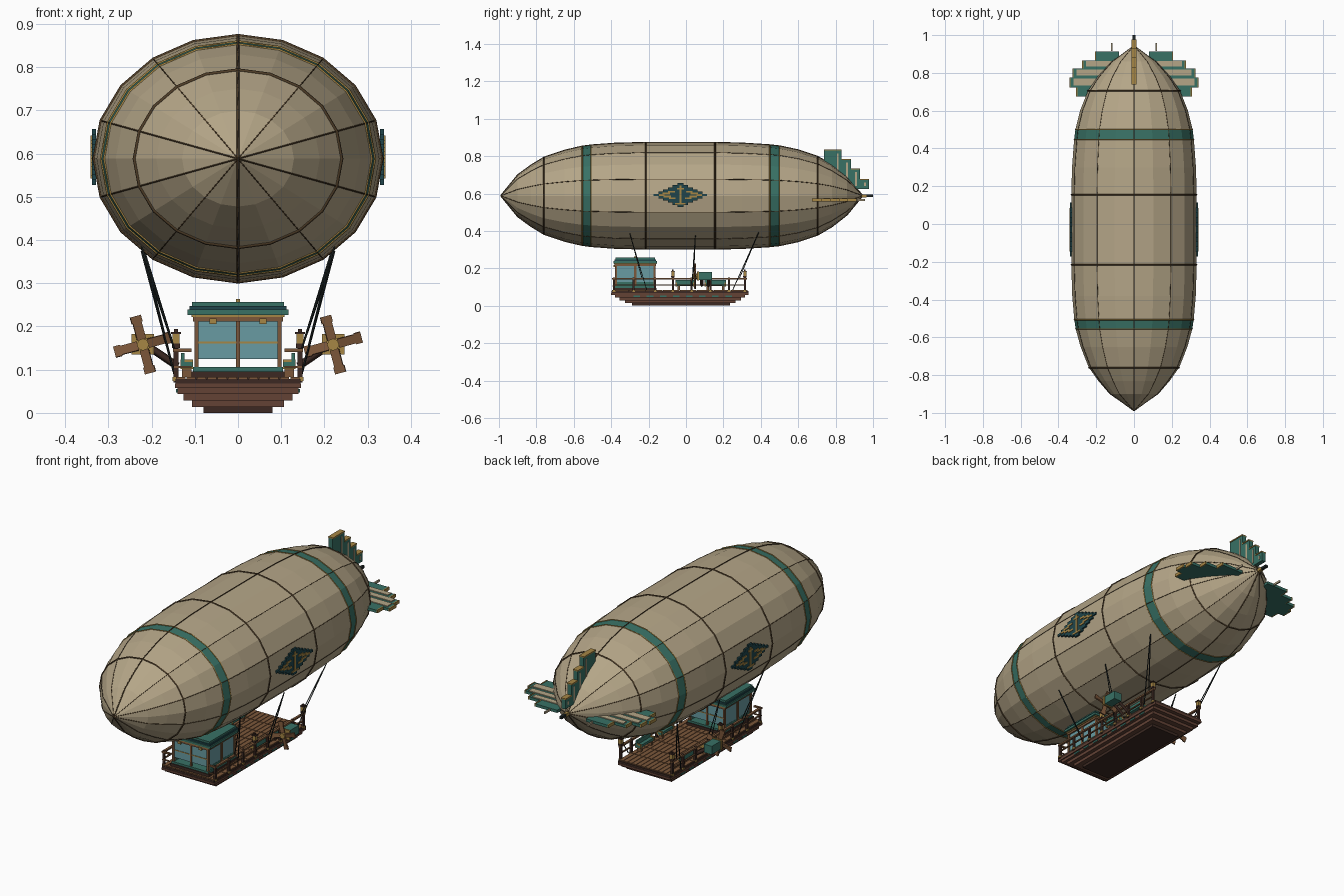
import bpy, bmesh, math
from mathutils import Vector, Matrix

if "Cube" in bpy.data.objects:
    bpy.data.objects.remove(bpy.data.objects["Cube"])

COLORS = {
    "canvas": (0.46, 0.38, 0.245), "teal": (0.04, 0.165, 0.13),
    "dark teal": (0.014, 0.06, 0.07), "gold": (0.38, 0.24, 0.06),
    "wood": (0.20, 0.095, 0.042), "hull red wood": (0.125, 0.055, 0.036),
    "dark wood": (0.045, 0.022, 0.016), "glass": (0.14, 0.33, 0.36),
    "iron": (0.014, 0.02, 0.02), "seam brown": (0.075, 0.045, 0.02),
}
MATS = {}
for n, c in COLORS.items():
    MATS[n] = bpy.data.materials.new(n)
    MATS[n].diffuse_color = (*c, 1)


def finish(name, bm, *mats):
    me = bpy.data.meshes.new(name)
    bmesh.ops.recalc_face_normals(bm, faces=bm.faces)
    bm.to_mesh(me)
    bm.free()
    for m in mats:
        me.materials.append(MATS[m])
    ob = bpy.data.objects.new(name, me)
    bpy.context.collection.objects.link(ob)
    return ob


def boxes(name, mat, items, mirror=False):
    """Boxes given as x0, x1, y0, y1, z0, z1, optionally mirrored in x."""
    bm = bmesh.new()
    for b in items:
        for s in ((1, -1) if mirror else (1,)):
            mid = Vector((s * (b[0] + b[1]) / 2, (b[2] + b[3]) / 2, (b[4] + b[5]) / 2))
            size = (b[1] - b[0], b[3] - b[2], b[5] - b[4])
            bmesh.ops.create_cube(bm, size=1, matrix=Matrix.Translation(mid) @ Matrix.Diagonal((*size, 1)))
    return finish(name, bm, mat)


def tubes(name, mat, paths, r, closed=False):
    cu = bpy.data.curves.new(name, 'CURVE')
    cu.dimensions = '3D'
    cu.bevel_depth, cu.bevel_resolution, cu.use_fill_caps = r, 0, True
    for p in paths:
        sp = cu.splines.new('POLY')
        sp.points.add(len(p) - 1)
        for q, co in zip(sp.points, p):
            q.co = (*co, 1)
        sp.use_cyclic_u = closed
    tmp = bpy.data.objects.new(name + "_path", cu)
    bpy.context.collection.objects.link(tmp)
    me = bpy.data.meshes.new_from_object(tmp.evaluated_get(bpy.context.evaluated_depsgraph_get()))
    bpy.data.objects.remove(tmp)
    me.materials.clear()
    me.materials.append(MATS[mat])
    ob = bpy.data.objects.new(name, me)
    bpy.context.collection.objects.link(ob)


# Envelope: twenty-sided oval loft with teal bands
CZ, RX, RZ, N = 0.588, 0.332, 0.284, 20
PROFILE = [(-0.99, 0.0), (-0.90, 0.39), (-0.83, 0.57), (-0.76, 0.72), (-0.65, 0.852), (-0.555, 0.93),
           (-0.507, 0.952), (-0.38, 0.985), (-0.215, 1), (0.155, 1), (0.30, 0.988), (0.448, 0.955),
           (0.50, 0.935), (0.60, 0.86), (0.705, 0.735), (0.78, 0.58), (0.86, 0.36), (0.945, 0.0)]


def ratio(y):
    for (a, ra), (b, rb) in zip(PROFILE, PROFILE[1:]):
        if a <= y <= b:
            return ra + (rb - ra) * (y - a) / (b - a)
    return 0


def skin(y, k, grow=0.0):
    a, r = 2 * math.pi * k / N, ratio(y)
    return Vector(((RX * r + grow) * math.sin(a), y, CZ + (RZ * r + grow) * math.cos(a)))


bm = bmesh.new()
rings = [[bm.verts.new(skin(y, k)) for k in range(N)] for y, r in PROFILE]
for i in range(len(rings) - 1):
    y = (PROFILE[i][0] + PROFILE[i + 1][0]) / 2
    for k in range(N):
        f = bm.faces.new((rings[i][k], rings[i][(k + 1) % N], rings[i + 1][(k + 1) % N], rings[i + 1][k]))
        f.material_index = int(-0.555 < y < -0.507 or 0.448 < y < 0.50)
bmesh.ops.remove_doubles(bm, verts=bm.verts, dist=1e-5)
finish("envelope", bm, "canvas", "teal")

# Hoops and lengthwise seams
hoop = lambda y: [skin(y, k, 0.0005) for k in range(N)]
tubes("envelope_hoops", "seam brown", [hoop(y) for y in (-0.76, -0.215, 0.155, 0.705)], 0.0042, True)
tubes("band_trim", "gold", [hoop(y) for y in (-0.555, -0.507, 0.448, 0.50)], 0.003, True)
tubes("envelope_seams", "seam brown", [[skin(y, k) for y, r in PROFILE] for k in range(0, N, 2)], 0.0018)
tubes("keel_seams", "seam brown", [[skin(y, k, 0.001) for y, r in PROFILE] for k in (0, 10)], 0.003)

# Stepped diamond badges on both flanks
rows, h, cy = 11, 0.0118, -0.03
diamond, edge = [], 0.338
for i in range(rows):
    j = abs(i - rows // 2)
    half = 0.143 - j * 0.0255
    z = 0.592 + (i - rows // 2) * h
    diamond.append((0.329, edge, cy - half, cy + half, z - h / 2, z + h / 2))
boxes("badge_plate", "dark teal", diamond, True)
emblem = [(edge, 0.341, cy - 0.006, cy + 0.006, 0.545, 0.642),
          (edge, 0.341, cy - 0.028, cy + 0.028, 0.542, 0.550),
          (edge, 0.341, cy - 0.018, cy + 0.018, 0.622, 0.630)]
for s in (1, -1):
    for a, b, z in ((0.085, 0.115, 0.592), (0.055, 0.095, 0.600), (0.03, 0.065, 0.609), (0.05, 0.09, 0.584), (0.025, 0.06, 0.575)):
        ys = sorted((cy + s * a, cy + s * b))
        emblem.append((edge, 0.341, *ys, z - 0.0045, z + 0.0045))
boxes("badge_emblem", "gold", emblem, True)

# Upright tail fin of stepped columns with caps
cols = [(0.738, 0.832, 0.835), (0.832, 0.882, 0.785), (0.882, 0.93, 0.735), (0.93, 0.978, 0.678)]
boxes("tail_fin", "teal", [(-0.011, 0.011, a, b, 0.625, t - 0.006) for a, b, t in cols])
boxes("tail_fin_caps", "gold", [(-0.014, 0.014, a, b, t - 0.006, t) for a, b, t in cols])
boxes("tail_fin_panels", "canvas", [(-0.013, 0.013, b - 0.026, b - 0.016, 0.64, t - 0.02) for a, b, t in cols])

# Level tail fins: stepped slats with pale panels and gold tips
slats = [(0.675, 0.722, 0.30), (0.722, 0.775, 0.335), (0.775, 0.822, 0.32), (0.822, 0.866, 0.268), (0.866, 0.912, 0.20)]
boxes("side_fins", "teal", [(0.08, t, a, b, 0.557, 0.571) for a, b, t in slats], True)
boxes("side_fin_panels", "canvas", [(0.10, t - 0.015, a + 0.012, b - 0.004, 0.571, 0.575) for a, b, t in slats[1:4]], True)
boxes("side_fin_tips", "gold", [(t, t + 0.006, a, b, 0.557, 0.573) for a, b, t in slats], True)
boxes("side_fin_pins", "canvas", [(0.115, 0.122, 0.915, 0.958, 0.560, 0.570)], True)
boxes("tail_spar", "gold", [(-0.008, 0.008, 0.90, 0.965, 0.580, 0.596)])
boxes("tail_spike", "iron", [(-0.007, 0.007, 0.965, 1.0, 0.582, 0.594)])

# Gondola hull: stepped layers widening upward
layer = lambda x, y0, y1, z0, z1: (-x, x, y0, y1, z0, z1)
boxes("hull_bottom", "dark wood", [layer(0.08, -0.29, 0.235, 0, 0.014)])
boxes("hull_steps", "hull red wood", [layer(0.106, -0.325, 0.265, 0.014, 0.029), layer(0.126, -0.355, 0.295, 0.029, 0.044),
                                      layer(0.140, -0.38, 0.315, 0.044, 0.058)])
boxes("hull_edge", "hull red wood", [layer(0.146, -0.40, 0.335, 0.058, 0.068)])
boxes("hull_inlay", "teal", [(0.140, 0.143, -0.28 + i * 0.07, -0.245 + i * 0.07, 0.047, 0.055) for i in range(8)], True)
boxes("deck_base", "dark wood", [layer(0.145, -0.398, 0.333, 0.068, 0.078)])
planks = []
for i in range(12):
    x = -0.144 + i * 0.024
    for j in range(8):
        y = -0.396 + j * 0.091 + (i % 2) * 0.0
        planks.append((x + 0.001, x + 0.022, y, y + 0.088, 0.078, 0.083))
boxes("deck_planks", "wood", planks)

# Railings, posts and lanterns
ys = (-0.385, -0.28, -0.165, -0.07, 0.03, 0.13, 0.23, 0.315)
boxes("rail_posts", "dark wood", [(0.138, 0.149, y - 0.0055, y + 0.0055, 0.07, 0.15) for y in ys], True)
boxes("rail_bars", "wood", [(0.138, 0.150, -0.395, 0.325, 0.141, 0.149), (0.140, 0.147, -0.39, 0.32, 0.108, 0.113),
                            (0.108, 0.150, -0.395, -0.385, 0.141, 0.149), (0.108, 0.148, -0.393, -0.386, 0.104, 0.109)], True)
boxes("rail_studs", "gold", [(0.137, 0.151, y - 0.007, y + 0.007, 0.074, 0.083) for y in ys], True)
boxes("lanterns", "gold", [(0.135, 0.152, y - 0.0085, y + 0.0085, 0.160, 0.182) for y in (-0.07, 0.315)], True)
caps = []
for y in (-0.07, 0.315):
    caps += [(0.132, 0.155, y - 0.011, y + 0.011, 0.182, 0.187), (0.139, 0.148, y - 0.004, y + 0.004, 0.187, 0.194),
             (0.134, 0.153, y - 0.009, y + 0.009, 0.150, 0.160)]
boxes("lantern_caps", "dark wood", caps, True)

# Cabin: base, sill, posts, windows and tiered roof
Y0, Y1 = -0.378, -0.165
boxes("cabin_base", "dark wood", [layer(0.108, Y0 - 0.008, Y1 + 0.008, 0.07, 0.096)])
boxes("cabin_sill", "teal", [layer(0.104, Y0 - 0.004, Y1 + 0.004, 0.096, 0.106)])
boxes("cabin_side_walls", "teal", [(0.092, 0.098, Y0 + 0.01, Y1 - 0.01, 0.106, 0.126)], True)
boxes("cabin_glass_side", "glass", [(0.092, 0.097, Y0 + 0.01, Y1 - 0.01, 0.125, 0.212)], True)
boxes("cabin_glass_end", "glass", [layer(0.093, y - 0.0025, y + 0.0025, 0.125, 0.212) for y in (Y0 + 0.006, Y1 - 0.006)])
boxes("cabin_posts", "wood", [(0.091, 0.101, y - 0.006, y + 0.006, 0.1, 0.22) for y in (Y0 + 0.004, (Y0 + Y1) / 2, Y1 - 0.004)], True)
boxes("cabin_mullions", "wood", [layer(0.0045, y - 0.005, y + 0.005, 0.1, 0.22) for y in (Y0 + 0.005, Y1 - 0.005)])
boxes("cabin_frame", "wood", [layer(0.104, Y0 - 0.004, Y1 + 0.004, 0.212, 0.222)])
boxes("window_bars", "gold", [layer(0.099, y - 0.004, y + 0.004, 0.161, 0.165) for y in (Y0 + 0.005, Y1 - 0.005)])
boxes("cabin_lamps", "gold", [(0.05, 0.066, Y0 - 0.009, Y0 - 0.001, 0.206, 0.218)], True)
boxes("roof_trim", "gold", [layer(0.108, Y0 - 0.006, Y1 + 0.006, 0.222, 0.227)])
boxes("roof", "teal", [layer(0.117, Y0 - 0.010, Y1 + 0.010, 0.227, 0.239), layer(0.106, Y0, Y1, 0.247, 0.257)])
boxes("roof_shadow_tier", "dark teal", [layer(0.112, Y0 - 0.005, Y1 + 0.005, 0.239, 0.247)])
boxes("roof_finial", "gold", [layer(0.005, -0.277, -0.265, 0.257, 0.264)])

# Deck benches and crates
bench = [(0.105, 0.132, -0.055, 0.045), (0.105, 0.132, 0.10, 0.215)]
boxes("benches", "teal", [(*b, 0.106, 0.118) for b in bench] + [(0.124, 0.132, b[2], b[3], 0.118, 0.138) for b in bench], True)
boxes("bench_trim", "gold", [(0.104, 0.133, y, y + 0.008, 0.102, 0.124) for b in bench for y in (b[2], b[3] - 0.008)], True)
boxes("bench_legs", "wood", [(0.108, 0.13, y, y + 0.012, 0.083, 0.106) for b in bench for y in (b[2] + 0.01, b[3] - 0.022)], True)

# Engines with propellers on outrigger arms
PX, PZ = 0.22, 0.158
boxes("engine_pods", "teal", [(PX - 0.022, PX + 0.022, 0.065, 0.14, PZ - 0.020, PZ + 0.022)], True)
boxes("engine_bands", "gold", [(PX - 0.026, PX + 0.026, 0.06, 0.069, PZ - 0.023, PZ + 0.025)], True)
boxes("propeller_shafts", "iron", [(PX - 0.006, PX + 0.006, 0.04, 0.064, PZ - 0.006, PZ + 0.006)], True)
tubes("engine_arms", "dark wood", [[(s * 0.14, y, 0.108), (s * 0.205, y, 0.152)] for s in (1, -1) for y in (0.085, 0.12)], 0.009)
blades, hubs = bmesh.new(), bmesh.new()
for s in (1, -1):
    at = Matrix.Translation((s * PX, 0.048, PZ))
    for k in range(4):
        turn = at @ Matrix.Rotation(-math.radians(15 + 90 * k), 4, 'Y')
        pitch = Matrix.Rotation(math.radians(12), 4, 'X')
        bmesh.ops.create_cube(blades, size=1, matrix=turn @ Matrix.Translation((0.040, 0, 0)) @ pitch @ Matrix.Diagonal((0.056, 0.007, 0.021, 1)))
        bmesh.ops.create_cube(blades, size=1, matrix=turn @ Matrix.Translation((0.060, 0, 0)) @ pitch @ Matrix.Diagonal((0.016, 0.007, 0.026, 1)))
    bmesh.ops.create_cone(hubs, cap_ends=True, segments=8, radius1=0.014, radius2=0.014, depth=0.022,
                          matrix=at @ Matrix.Rotation(math.pi / 2, 4, 'X'))
finish("propeller_blades", blades, "wood")
finish("propeller_hubs", hubs, "gold")

# Rigging ropes in pairs from envelope to rail
ropes = []
for s in (1, -1):
    for yt, zt, yb in ((-0.30, 0.385, (-0.21, -0.235)), (0.05, 0.375, (0.03, 0.04)), (0.39, 0.395, (0.25, 0.285))):
        ropes += [[(s * 0.223, yt, zt), (s * 0.146, y, 0.085 if i == 0 else 0.145)] for i, y in enumerate(yb)]
tubes("rigging_ropes", "iron", ropes, 0.0025)

for m in bpy.data.materials:
    if m.users and not m.is_grease_pencil:
        m.use_nodes = True
        m.node_tree.nodes["Principled BSDF"].inputs["Base Color"].default_value = m.diffuse_color
